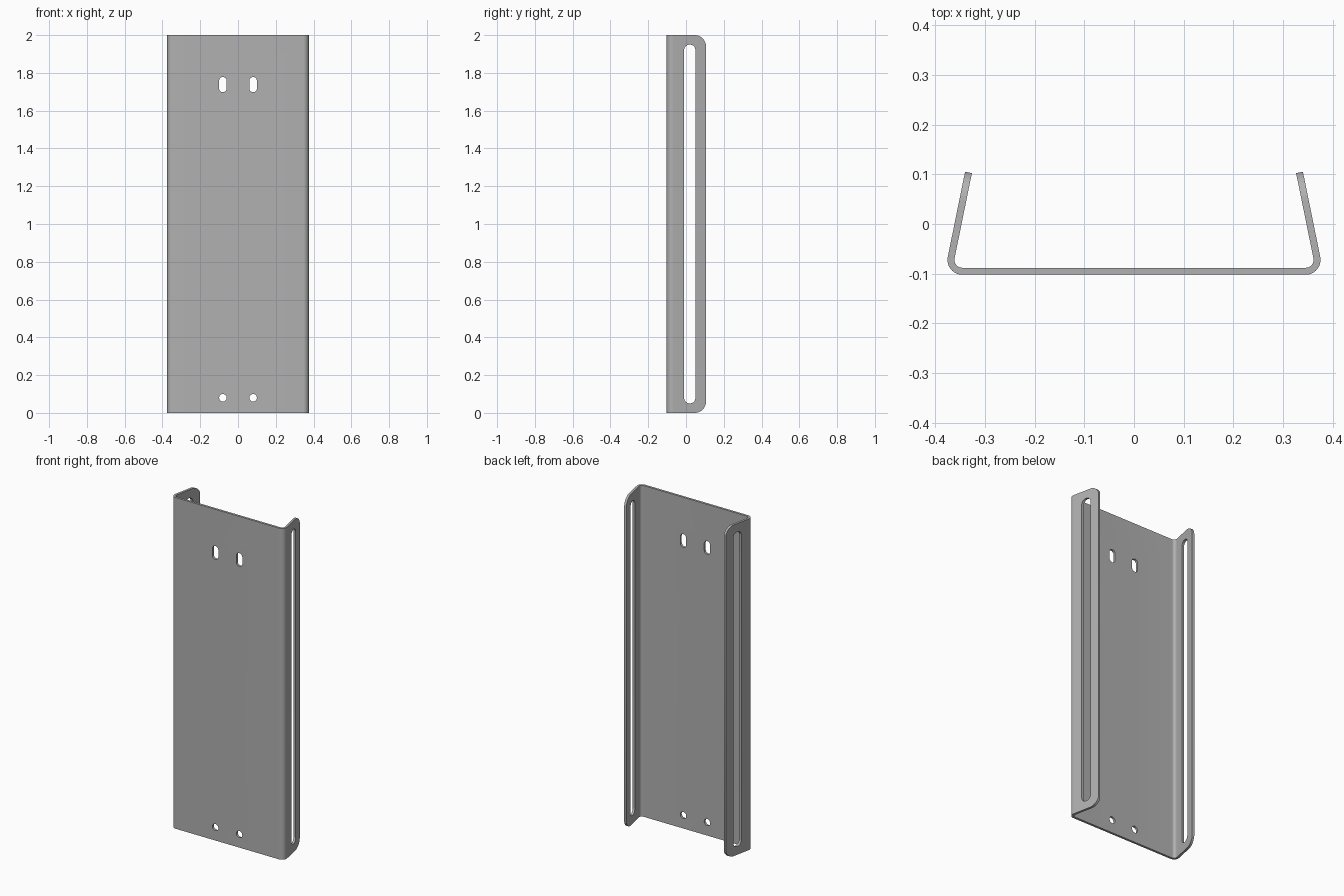
import bpy
import bmesh
from math import sin, cos, radians, pi
from mathutils import Vector

if "Cube" in bpy.data.objects:
    bpy.data.objects.remove(bpy.data.objects["Cube"], do_unlink=True)

# Material
steel = bpy.data.materials.new("grey steel")
steel.use_nodes = True
colour = (0.44, 0.44, 0.44, 1)
steel.diffuse_color = colour
steel.node_tree.nodes["Principled BSDF"].inputs["Base Color"].default_value = colour


def prism(name, points, offset):
    """Extrude a closed 3D outline along an offset vector."""
    bm = bmesh.new()
    base = bm.faces.new([bm.verts.new(p) for p in points])
    top = bmesh.ops.extrude_face_region(bm, geom=[base])
    verts = [v for v in top["geom"] if isinstance(v, bmesh.types.BMVert)]
    bmesh.ops.translate(bm, verts=verts, vec=offset)
    bmesh.ops.recalc_face_normals(bm, faces=bm.faces)
    mesh = bpy.data.meshes.new(name)
    bm.to_mesh(mesh)
    bm.free()
    obj = bpy.data.objects.new(name, mesh)
    mesh.materials.append(steel)
    bpy.context.collection.objects.link(obj)
    return obj


def rounded_rect(u, z, half_u, half_z, r, steps=12):
    """2D rounded rectangle; a slot or circle when r equals the half size."""
    pts = []
    for i, (su, sz) in enumerate([(1, 1), (-1, 1), (-1, -1), (1, -1)]):
        for k in range(steps + 1):
            a = (i + k / steps) * pi / 2
            p = Vector((u + su * (half_u - r) + r * cos(a),
                        z + sz * (half_z - r) + r * sin(a)))
            if not pts or (p - pts[-1]).length > 1e-5:
                pts.append(p)
    if (pts[0] - pts[-1]).length < 1e-5:
        pts.pop()
    return pts


# Bent sheet: cross-section of the right half, then mirrored
lean = radians(11.5)
thick, bend = 0.014, 0.03
centre = Vector((0.345, -0.072))
flange = Vector((-sin(lean), cos(lean))) * 0.1745


def half_section(radius):
    arc = []
    for k in range(13):
        a = -pi / 2 + (pi / 2 + lean) * k / 12
        arc.append(centre + radius * Vector((cos(a), sin(a))))
    return arc + [arc[-1] + flange]


right = half_section(bend) + half_section(bend - thick)[::-1]
left = [Vector((-p.x, p.y)) for p in reversed(right)]
panel = prism("bent_panel", [(p.x, p.y, -0.1) for p in right + left], (0, 0, 2.2))


def cut(name, points, offset, operation="DIFFERENCE"):
    tool = prism(name, points, offset)
    tool.hide_render = True
    mod = panel.modifiers.new(name, "BOOLEAN")
    mod.object, mod.operation, mod.solver = tool, operation, "EXACT"
    bpy.context.view_layer.objects.active = panel
    bpy.ops.object.modifier_apply(modifier=name)
    bpy.data.objects.remove(tool, do_unlink=True)


# Trim the ends and round the flange corners
cut("side_outline", [(-1, p.x, p.y) for p in rounded_rect(-0.147, 1, 0.253, 1, 0.06)],
    (2, 0, 0), "INTERSECT")

# Long slots through both flanges
cut("flange_slot", [(-1, p.x, p.y) for p in rounded_rect(0.02, 1, 0.03, 0.95, 0.03)],
    (2, 0, 0))

# Mounting slots near the top and round holes near the bottom
for x in (-0.08, 0.08):
    for name, z, half in (("mounting_slot", 1.738, 0.04), ("mounting_hole", 0.08, 0.02)):
        cut(name, [(p.x, -0.2, p.y) for p in rounded_rect(x, z, 0.02, half, 0.02, 8)],
            (0, 0.3, 0))

# Smooth bends, sharp sheet edges
bpy.ops.object.select_all(action="DESELECT")
panel.select_set(True)
bpy.context.view_layer.objects.active = panel
bpy.ops.object.shade_smooth_by_angle(angle=radians(30))
